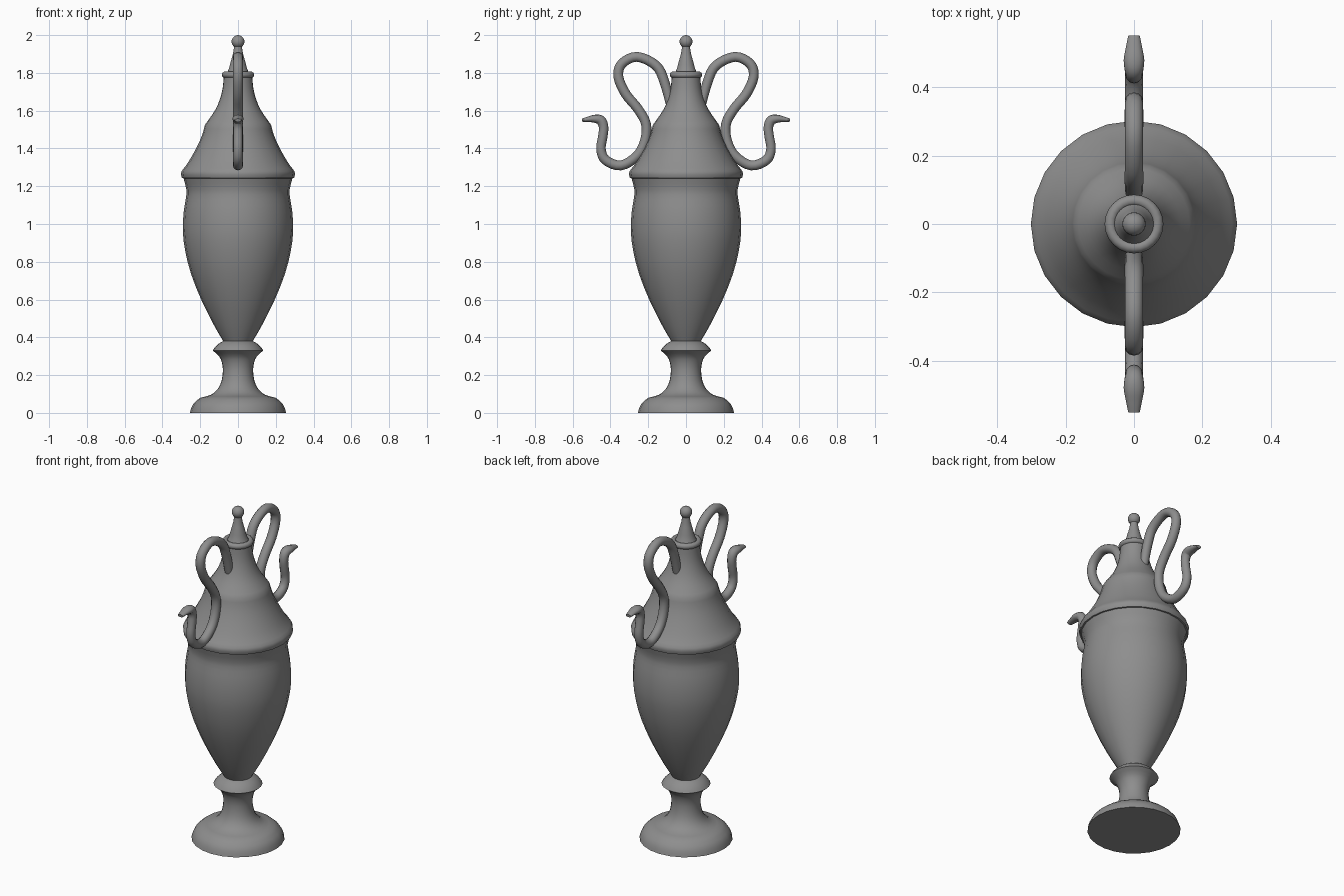
import bpy, bmesh, math
from mathutils import Vector

if "Cube" in bpy.data.objects:
    bpy.data.objects.remove(bpy.data.objects["Cube"])

SIDES = 24

# Dark grey metal
METAL = bpy.data.materials.new("dark_metal")
METAL.diffuse_color = (.27, .27, .27, 1)
METAL.use_nodes = True
METAL.node_tree.nodes["Principled BSDF"].inputs["Base Color"].default_value = METAL.diffuse_color


def spline(pts, n):
    """Catmull-Rom through points of any dimension."""
    v = [Vector(p) for p in pts]
    v = [2 * v[0] - v[1]] + v + [2 * v[-1] - v[-2]]
    out = []
    for i in range(1, len(v) - 2):
        a, b, c, d = v[i - 1:i + 3]
        for k in range(n):
            t = k / n
            out.append(0.5 * (2 * b + (c - a) * t + (2 * a - 5 * b + 4 * c - d) * t * t
                              + (3 * b - a - 3 * c + d) * t ** 3))
    return out + [v[-2]]


def finish(ob, angle=40):
    """Give the metal and smooth shading with sharp edges kept."""
    ob.data.materials.append(METAL)
    bpy.ops.object.select_all(action='DESELECT')
    bpy.context.view_layer.objects.active = ob
    ob.select_set(True)
    bpy.ops.object.shade_smooth_by_angle(angle=math.radians(angle))


def skin(name, rings, angle=40):
    """Bridge rings of points into a closed, capped surface."""
    bm = bmesh.new()
    loops = [[bm.verts.new(p) for p in r] for r in rings]
    for a, b in zip(loops, loops[1:]):
        n = len(a)
        for i in range(n):
            bm.faces.new((a[i], a[(i + 1) % n], b[(i + 1) % n], b[i]))
    bm.faces.new(loops[0])
    bm.faces.new(loops[-1])
    bmesh.ops.recalc_face_normals(bm, faces=bm.faces)
    me = bpy.data.meshes.new(name)
    bm.to_mesh(me)
    bm.free()
    ob = bpy.data.objects.new(name, me)
    bpy.context.collection.objects.link(ob)
    finish(ob, angle)


def lathe(name, *sections):
    """Turn (radius, height) sections; sharp corners fall between sections."""
    prof = []
    for s in sections:
        for p in spline(s, 2):
            if not prof or (p - prof[-1]).length > 1e-4:
                prof.append(p)
    rings = [[(r * math.cos(2 * math.pi * i / SIDES), r * math.sin(2 * math.pi * i / SIDES), z)
              for i in range(SIDES)] for r, z in prof]
    skin(name, rings)


# Pedestal foot with collar
lathe("foot",
      [(.255, 0), (.246, .03), (.23, .055), (.20, .08)],
      [(.20, .08), (.145, .095), (.108, .125), (.087, .17), (.08, .225), (.085, .265), (.10, .30), (.134, .33)],
      [(.134, .33), (.12, .35), (.10, .368), (.075, .382)])

# Urn body
lathe("body",
      [(.075, .375), (.125, .46), (.195, .60), (.25, .74), (.28, .86), (.292, .96),
       (.288, 1.06), (.277, 1.13), (.273, 1.18), (.289, 1.245)])

# Lid with stepped shoulder
lathe("lid",
      [(.27, 1.24), (.297, 1.243)],
      [(.297, 1.243), (.301, 1.26), (.298, 1.28), (.272, 1.314), (.238, 1.37), (.207, 1.43), (.187, 1.48), (.175, 1.525)],
      [(.175, 1.525), (.15, 1.56), (.12, 1.605), (.096, 1.66), (.081, 1.72), (.075, 1.785)])

# Neck ring, finial and ball
bpy.ops.mesh.primitive_torus_add(location=(0, 0, 1.79), major_radius=.069, minor_radius=.017,
                                 major_segments=SIDES, minor_segments=10)
bpy.context.object.name = "neck_ring"
finish(bpy.context.object, 60)
lathe("finial", [(.066, 1.785), (.049, 1.82), (.037, 1.865), (.026, 1.905), (.019, 1.95)])
bpy.ops.mesh.primitive_uv_sphere_add(segments=SIDES, ring_count=12, radius=.034, location=(0, 0, 1.966))
bpy.context.object.name = "finial_ball"
finish(bpy.context.object)

# Serpent handles: y, z, half width across, half thickness
PATH = [(.075, 1.60, .024, .022), (.115, 1.755, .027, .026), (.16, 1.84, .027, .026),
        (.26, 1.885, .027, .026), (.34, 1.848, .027, .026), (.358, 1.78, .027, .026),
        (.32, 1.69, .027, .026), (.255, 1.61, .027, .026), (.212, 1.53, .027, .026),
        (.217, 1.44, .027, .026), (.26, 1.36, .027, .026), (.345, 1.31, .027, .026),
        (.425, 1.338, .026, .026), (.45, 1.395, .025, .025), (.441, 1.46, .025, .025),
        (.436, 1.51, .025, .025), (.449, 1.547, .027, .026), (.48, 1.557, .03, .022),
        (.52, 1.554, .023, .014), (.55, 1.549, .017, .009)]


def serpent(name, side):
    pts = spline(PATH, 4)
    rings = []
    for i, (y, z, w, h) in enumerate(pts):
        a, b = pts[max(i - 1, 0)], pts[min(i + 1, len(pts) - 1)]
        t = Vector((b[0] - a[0], b[1] - a[1])).normalized()
        ring = []
        for k in range(12):
            u = 2 * math.pi * k / 12
            s = h * math.sin(u)
            ring.append((w * math.cos(u), side * (y - t.y * s), z + t.x * s))
        rings.append(ring)
    skin(name, rings, 50)


serpent("back_handle", 1)
serpent("front_handle", -1)
